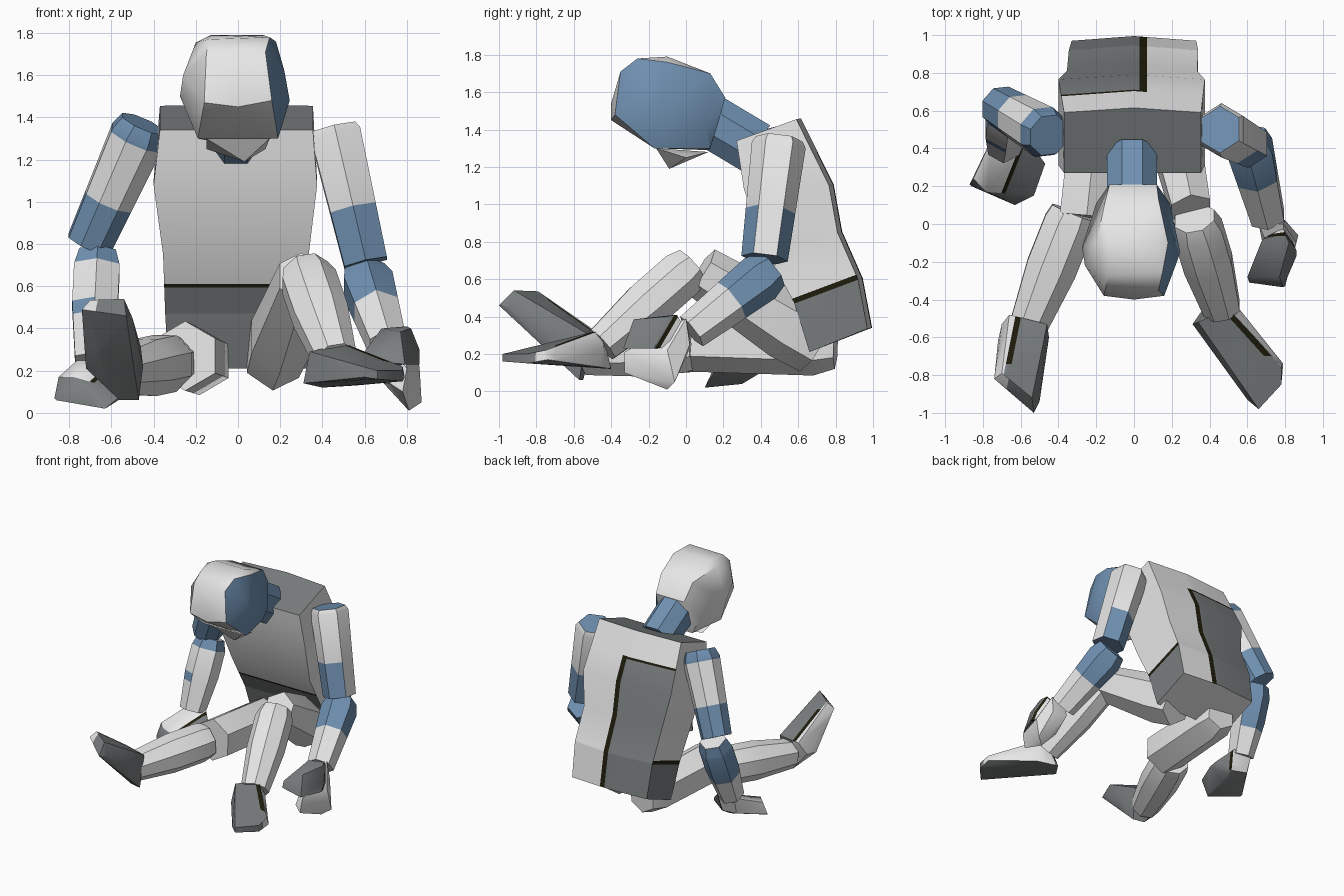
import bpy, bmesh, math
from mathutils import Vector as V

if "Cube" in bpy.data.objects:
    bpy.data.objects.remove(bpy.data.objects["Cube"])

def mat(name, col):
    m = bpy.data.materials.new(name)
    m.diffuse_color = (*col, 1)
    m.use_nodes = True
    m.node_tree.nodes["Principled BSDF"].inputs["Base Color"].default_value = m.diffuse_color
    return m

MATS = [mat("white", (.80, .80, .80)), mat("dark_grey", (.19, .205, .21)),
        mat("blue", (.16, .28, .44)), mat("black", (.014, .012, .004))]
W, G, B, K = range(4)

def finish(name, bm, cuts, rule):
    """Cut the faces along planes, colour them by rule(centre, normal)."""
    bmesh.ops.recalc_face_normals(bm, faces=bm.faces)
    for co, no in cuts:
        bmesh.ops.bisect_plane(bm, geom=bm.verts[:] + bm.edges[:] + bm.faces[:],
                               plane_co=V(co), plane_no=V(no).normalized())
    bm.normal_update()
    for f in bm.faces:
        f.smooth = True
        f.material_index = rule(f.calc_center_median(), f.normal)
    me = bpy.data.meshes.new(name)
    bm.to_mesh(me)
    bm.free()
    me.set_sharp_from_angle(angle=math.radians(38))
    for m in MATS:
        me.materials.append(m)
    ob = bpy.data.objects.new(name, me)
    bpy.context.collection.objects.link(ob)
    return ob

def hull(name, pts, rule, cuts=()):
    bm = bmesh.new()
    for p in pts:
        bm.verts.new(p)
    bmesh.ops.convex_hull(bm, input=bm.verts[:])
    bmesh.ops.delete(bm, geom=[v for v in bm.verts if not v.link_faces], context='VERTS')
    bmesh.ops.dissolve_limit(bm, angle_limit=.09, verts=bm.verts[:], edges=bm.edges[:])
    return finish(name, bm, cuts, rule)

def limb(name, a, b, profile, rule=lambda t, n: W, ts=(), n=6, wide=1.0):
    """Faceted prism from a to b; profile = (t, radius) pairs, ts = colour cuts."""
    a, b = V(a), V(b)
    d = b - a
    side = V((1, 0, 0))
    side = (side - d * side.dot(d) / d.length_squared).normalized()
    up = d.cross(side).normalized()
    pts = []
    for t, r in profile:
        for i in range(n):
            w = 2 * math.pi * (i + .5) / n
            pts.append(a + d * t + side * r * wide * math.cos(w) + up * r * math.sin(w))
    return hull(name, pts, lambda c, nn: rule((c - a).dot(d) / d.length_squared, nn),
                [(a + d * t, d) for t in ts])

# torso: rings of front y,z / back y,z / left x / right x
rings = [(.27, 1.34, .59, 1.455, -.37, .355), (.31, 1.08, .765, 1.1, -.40, .375),
         (.43, .75, .81, .85, -.355, .335), (.58, .47, .92, .60, -.345, .34),
         (.66, .21, .97, .335, -.33, .33)]
bm = bmesh.new()
loops = []
for fy, fz, by, bz, l, r in rings:
    loops.append([bm.verts.new(p) for p in ((l, fy, fz), (r, fy, fz), (r, by, bz),
                                            (0, by + .025, bz + .005), (l, by, bz))])
for p, q in zip(loops, loops[1:]):
    for i in range(5):
        bm.faces.new((p[i], p[(i + 1) % 5], q[(i + 1) % 5], q[i]))
bm.faces.new(loops[0])
bm.faces.new(loops[-1])

def torso_colour(c, n):
    waist = c.z - (.47 + (c.y - .58) * .375)
    if n.z > .75:
        return G
    if n.z < -.7 and c.z < .35:
        return W
    if abs(n.x) > .7:
        return W if waist > .03 else K if waist > 0 else G
    if n.y < 0:
        return W if c.z > .61 else K if c.z > .595 else G
    if c.x > .07 or c.z > 1.28:
        return W
    return K if c.x > .03 or c.z > 1.265 else G

wn = (0, -.375, 1)
finish("torso", bm, [((0, .58, .47), wn), ((0, .58, .50), wn), ((0, 0, .595), (0, 0, 1)),
                     ((0, 0, .61), (0, 0, 1)), ((.03, 0, 0), (1, 0, 0)),
                     ((.07, 0, 0), (1, 0, 0)), ((0, 0, 1.265), (0, 0, 1)),
                     ((0, 0, 1.28), (0, 0, 1))], torso_colour)

# neck
limb("neck", (-.01, .375, 1.30), (-.01, .09, 1.47), [(0, .155), (1, .155)],
     lambda t, n: B, n=8, wide=.92)

# head: white shell with a blue cheek on one side
hull("head", [(-.14, -.27, 1.77), (.15, -.26, 1.78), (-.15, -.34, 1.70), (.13, -.35, 1.71),
              (-.16, -.38, 1.47), (0, -.40, 1.45), (.16, -.38, 1.48), (0, -.40, 1.54),
              (-.26, -.22, 1.60), (.22, -.22, 1.62), (-.275, -.12, 1.50), (.245, -.15, 1.48),
              (-.13, -.10, 1.79), (.12, -.10, 1.79), (-.2, -.1, 1.755), (.18, -.1, 1.76),
              (-.15, .13, 1.70), (.13, .13, 1.70), (-.2, .11, 1.42), (.19, .11, 1.42),
              (-.13, .21, 1.57), (.12, .21, 1.57), (-.19, -.17, 1.30), (.19, -.17, 1.30),
              (-.14, .12, 1.29), (.13, .13, 1.30)],
     lambda c, n: B if n.x > .52 else W)
hull("chin", [(-.15, -.16, 1.30), (.15, -.16, 1.30), (.03, -.09, 1.19), (0, -.08, 1.2),
              (.13, .0, 1.25), (-.15, .0, 1.25), (0, .12, 1.28)], lambda c, n: W)

# right-hand side arm (+x): white outer face, blue elbow band elsewhere
limb("upper_arm_right", (.455, .50, 1.35), (.605, .42, .71),
     [(0, .125), (.05, .145), (.6, .145), (1, .125)],
     lambda t, n: B if t < .01 or (t > .6 and n.x < .8) else W, (.6,), 6, .95)
limb("forearm_right", (.60, .46, .655), (.71, .03, .32),
     [(0, .11), (.15, .135), (.5, .13), (1, .10)],
     lambda t, n: B if t < .5 else W, (.5,), 6)
hull("hand_right", [(.66, .0, .38), (.79, .0, .39), (.68, .03, .25), (.80, .02, .25),
                    (.87, -.06, .05), (.81, -.10, .01), (.78, -.33, .10), (.72, -.30, .14),
                    (.86, -.10, .22), (.80, -.33, .21), (.69, -.08, .14)],
     lambda c, n: W)

def stripe_colour(p, d, w):
    """White before the stripe plane, black on it, dark beyond."""
    p, d = V(p), V(d).normalized()
    return lambda c, n: W if (c - p).dot(d) < 0 else K if (c - p).dot(d) < w else G

def stripe_cuts(p, d, w):
    p, d = V(p), V(d).normalized()
    return [(p, d), (p + d * w, d)]

tp, td = (.7, -.10, .30), (0, -.86, .5)
hull("thumb_right", [(.60, -.28, .29), (.61, -.31, .25), (.77, -.28, .385), (.68, -.08, .40),
                     (.80, -.05, .41), (.66, -.16, .22), (.79, -.335, .23), (.86, -.17, .23),
                     (.86, -.14, .30), (.82, -.10, .40), (.79, -.02, .36), (.80, -.01, .24)],
     stripe_colour(tp, td, .022), stripe_cuts(tp, td, .022))

# left-hand side arm (-x)
limb("upper_arm_left", (-.45, .47, 1.37), (-.705, .62, .80),
     [(0, .115), (.1, .14), (.6, .14), (1, .115)],
     lambda t, n: B if t < .13 or .64 < t else W, (.13, .64), 8)
limb("forearm_left", (-.665, .61, .76), (-.69, .41, .25),
     [(0, .10), (.15, .125), (.5, .125), (1, .095)],
     lambda t, n: W if t < .01 else B if t < .14 or (t < .62 and (n.x < -.5 or n.y > .4)) else W,
     (.14, .62), 6)
hp, hd = (-.66, .27, .15), (1, -.4, 0)
hand_base = stripe_colour(hp, hd, .02)
hull("hand_left", [(-.75, .46, .26), (-.60, .45, .26), (-.74, .42, .12), (-.60, .40, .10),
                   (-.50, .36, .16), (-.47, .32, .12), (-.53, .15, .10), (-.63, .10, .02),
                   (-.60, .30, .04), (-.87, .21, .07), (-.85, .24, .17), (-.78, .17, .17),
                   (-.86, .2, .06)],
     lambda c, n: G if n.z < -.5 or (n.y < -.6 and n.z < .5) else hand_base(c, n),
     stripe_cuts(hp, hd, .02))

# legs: bent on the +x side, lying flat on the -x side
limb("thigh_right", (.165, .70, .25), (.30, .08, .64),
     [(0, .17), (.25, .185), (1, .14)], n=6, wide=.85)
limb("shin_right", (.32, .03, .67), (.465, -.45, .25),
     [(0, .115), (.12, .14), (.5, .14), (1, .105)], n=8)
limb("thigh_left", (-.17, .80, .24), (-.25, .04, .27),
     [(0, .12), (.15, .16), (1, .165)], n=6)
limb("shin_left", (-.32, .06, .24), (-.555, -.53, .19),
     [(0, .13), (.1, .145), (.5, .145), (1, .11)], n=8)

# feet: dark tops and soles, white outer side, short black stripe on top
def foot(name, pts, p, d, sole, up, toe):
    base, sole, up = stripe_colour(p, d, .03), V(sole).normalized(), V(up).normalized()

    def rule(c, n):
        if n.dot(sole) > .55:
            return G
        col = base(c, n)
        if col == K:
            return W if n.dot(up) < .5 else G if c.y < toe else K
        return col
    hull(name, pts, rule, stripe_cuts(p, d, .03) + [((0, toe, 0), (0, 1, 0))])

foot("foot_right", [(.34, -.52, .29), (.50, -.45, .33), (.31, -.53, .14), (.40, -.40, .12),
                    (.55, -.44, .22), (.56, -.46, .13), (.79, -.74, .17), (.78, -.75, .22),
                    (.78, -.85, .15), (.66, -.98, .16), (.66, -.98, .20), (.60, -.93, .17),
                    (.78, -.85, .20)],
     (.54, -.49, .2), (-.73, -.66, 0), (0, 0, -1), (0, 0, 1), -.70)
foot("foot_left", [(-.66, -.48, .32), (-.46, -.53, .31), (-.47, -.57, .06), (-.56, -.55, .06),
                   (-.70, -.53, .22), (-.72, -.62, .21), (-.45, -.60, .22), (-.74, -.82, .49),
                   (-.70, -.79, .535), (-.54, -.92, .54), (-.53, -1.0, .46), (-.50, -.94, .45)],
     (-.63, -.5, .3), (1, -.2, 0), (0, -.75, -.65), (0, .4, .9), -.74)
